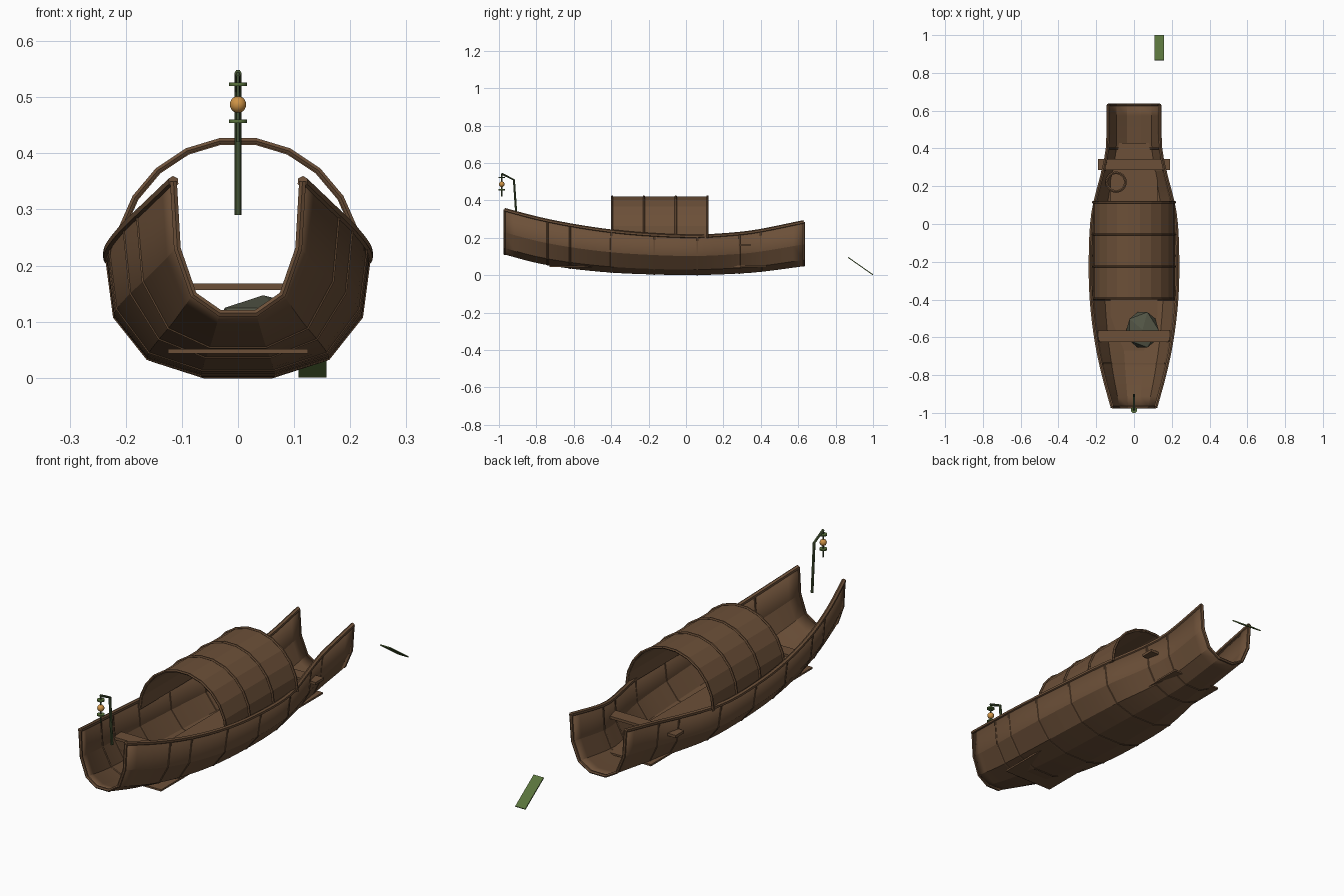
import bpy, bmesh, math
from mathutils import Vector

cube = bpy.data.objects.get("Cube")
if cube:
    bpy.data.objects.remove(cube, do_unlink=True)


def material(name, rgb):
    m = bpy.data.materials.new(name)
    m.use_nodes = True
    m.diffuse_color = (*rgb, 1)
    m.node_tree.nodes["Principled BSDF"].inputs["Base Color"].default_value = (*rgb, 1)
    return m


WOOD = material("brown wood", (0.15, 0.08, 0.04))
GREEN = material("bamboo green", (0.10, 0.17, 0.045))
POST = material("dark green", (0.06, 0.09, 0.035))
SACK = material("grey green", (0.085, 0.09, 0.06))
GLOW = material("lantern orange", (0.62, 0.29, 0.06))


def finish(name, bm, mat, smooth=None):
    bmesh.ops.recalc_face_normals(bm, faces=bm.faces)
    me = bpy.data.meshes.new(name)
    bm.to_mesh(me)
    bm.free()
    me.materials.append(mat)
    ob = bpy.data.objects.new(name, me)
    bpy.context.collection.objects.link(ob)
    if smooth:
        bpy.ops.object.select_all(action="DESELECT")
        ob.select_set(True)
        bpy.context.view_layer.objects.active = ob
        bpy.ops.object.shade_smooth_by_angle(angle=math.radians(smooth))
    return ob


def loft(rows, closed=False):
    """Skin a list of equally long point rows."""
    bm = bmesh.new()
    grid = [[bm.verts.new(p) for p in row] for row in rows]
    n = len(rows[0])
    for a, b in zip(grid, grid[1:]):
        for i in range(n if closed else n - 1):
            j = (i + 1) % n
            bm.faces.new((a[i], a[j], b[j], b[i]))
    if closed:
        bm.faces.new(grid[0])
        bm.faces.new(grid[-1])
    return bm


def tube(name, path, r, mat, sides=6, up=(0, 1, 0)):
    """Sweep a small polygon along a path."""
    pts = [Vector(p) for p in path]
    rows = []
    for i, p in enumerate(pts):
        t = (pts[min(i + 1, len(pts) - 1)] - pts[max(i - 1, 0)]).normalized()
        u = t.cross(Vector(up)).normalized()
        v = t.cross(u)
        rows.append([p + r * (math.cos(a) * u + math.sin(a) * v)
                     for a in (math.tau * (k + 0.5) / sides for k in range(sides))])
    return finish(name, loft(rows, True), mat)


def box(name, size, loc, mat, tilt=0):
    bm = bmesh.new()
    bmesh.ops.create_cube(bm, size=1)
    bmesh.ops.scale(bm, vec=size, verts=bm.verts)
    ob = finish(name, bm, mat)
    ob.location = loc
    ob.rotation_euler.x = tilt
    return ob


# Hull stations: y, half width, keel height, rail height
STATIONS = [(-0.97, 0.115, 0.115, 0.35), (-0.8, 0.162, 0.07, 0.305),
            (-0.62, 0.2, 0.04, 0.268), (-0.4, 0.226, 0.018, 0.235),
            (-0.17, 0.231, 0.008, 0.215), (0.06, 0.217, 0.005, 0.208),
            (0.285, 0.163, 0.013, 0.222), (0.4, 0.141, 0.022, 0.238),
            (0.63, 0.137, 0.052, 0.285)]
SECTION = [(1, 1), (0.94, 0.49), (0.69, 0.14), (0.28, 0)]


def slope(i, c):
    a, b = STATIONS[max(i - 1, 0)], STATIONS[min(i + 1, len(STATIONS) - 1)]
    return (b[c] - a[c]) / (b[0] - a[0])


def station(y):
    i = max(k for k in range(len(STATIONS) - 1) if STATIONS[k][0] <= y)
    a, b = STATIONS[i], STATIONS[i + 1]
    h = b[0] - a[0]
    t = (y - a[0]) / h
    return [(2*t**3 - 3*t*t + 1) * a[c] + (t**3 - 2*t*t + t) * h * slope(i, c)
            + (3*t*t - 2*t**3) * b[c] + (t**3 - t*t) * h * slope(i + 1, c)
            for c in (1, 2, 3)]


def section(y):
    w, keel, rail = station(y)
    half = [(w * fx, y, keel + (rail - keel) * fz) for fx, fz in SECTION]
    return half + [(-x, q, z) for x, q, z in reversed(half)]


ys = [-0.97 + 1.6 * i / 28 for i in range(29)]
hull = finish("hull", loft([section(y) for y in ys]), WOOD, 15)
shell = hull.modifiers.new("thickness", "SOLIDIFY")
shell.thickness = 0.008
shell.offset = 0

# Gunwales and outer ribs
for side, end in (("left", 0), ("right", -1)):
    tube(side + "_gunwale", [section(y)[end] for y in ys], 0.010, WOOD, 6, (0, 0, 1))
for i, s in enumerate(STATIONS):
    if i != 1:
        tube(f"hull_rib_{i}", section(s[0]), 0.007, WOOD, 6)
tube("hull_rib_bow", section(-0.74), 0.007, WOOD, 6)

# Floor and thwarts
box("floor_board", (0.25, 1.16, 0.008), (0, -0.15, 0.047), WOOD)
for name, y in (("front_thwart", -0.595), ("rear_thwart", 0.315)):
    box(name, (0.38, 0.06, 0.012), (0, y, 0.162), WOOD)


# Arched canopy with hoops
def arch(y, r):
    angles = [math.pi * k / 11 for k in range(12)]
    return [(r * math.cos(a), y, 0.2 + r * 1.03 * math.sin(a)) for a in angles]


HOOPS = [-0.395 + 0.17 * i for i in range(4)]
canopy = finish("canopy", loft([arch(y, 0.214) for y in HOOPS]), WOOD)
skin = canopy.modifiers.new("thickness", "SOLIDIFY")
skin.thickness = 0.006
skin.offset = 0
for i, y in enumerate(HOOPS):
    tube(f"canopy_hoop_{i}", arch(y, 0.218), 0.006, WOOD, 6)

# Rope coil
coil = []
for k in range(17):
    a = math.tau * k / 16
    coil.append((-0.095 + 0.05 * math.cos(a), 0.222 + 0.05 * math.sin(a), 0.1))
tube("rope_coil", coil, 0.008, WOOD, 6, (0, 0, 1))

# Faceted cargo sack
bm = bmesh.new()
bmesh.ops.create_icosphere(bm, subdivisions=1, radius=1)
bmesh.ops.scale(bm, vec=(0.095, 0.11, 0.055), verts=bm.verts)
for v in bm.verts:
    v.co.z = min(v.co.z, 0.047)
finish("cargo_sack", bm, SACK).location = (0.045, -0.56, 0.1)

# Lantern pole and hanging lantern
tube("lantern_pole", [(0, -0.905, 0.29), (0, -0.92, 0.51), (0, -0.985, 0.543)],
     0.0065, POST, 6, (1, 0, 0))


def disc(name, z, r, h, mat):
    bm = bmesh.new()
    bmesh.ops.create_cone(bm, cap_ends=True, segments=10, radius1=r, radius2=r, depth=h)
    finish(name, bm, mat, 40).location = (0, -0.985, z)


disc("lantern_cord", 0.482, 0.003, 0.124, POST)
disc("lantern_top_cap", 0.523, 0.017, 0.006, GREEN)
disc("lantern_bottom_cap", 0.457, 0.017, 0.006, GREEN)
bm = bmesh.new()
bmesh.ops.create_uvsphere(bm, u_segments=14, v_segments=10, radius=0.015)
finish("lantern_globe", bm, GLOW, 40).location = (0, -0.985, 0.487)

# Trailing oar blade
box("oar_blade", (0.05, 0.162, 0.005), (0.133, 0.933, 0.049), GREEN, -math.atan2(0.093, 0.133))
